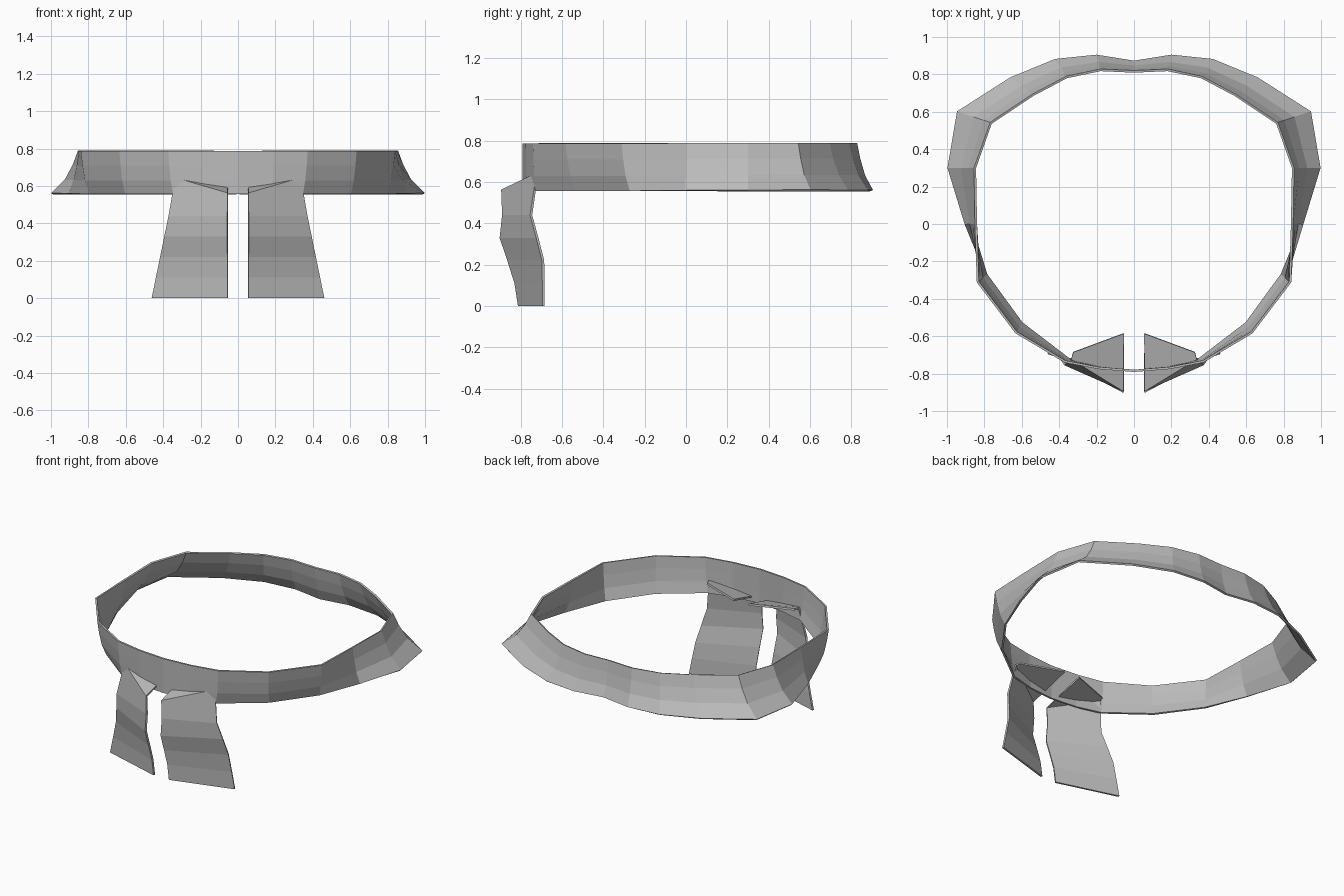
import bpy

if "Cube" in bpy.data.objects:
    bpy.data.objects.remove(bpy.data.objects["Cube"])

cloth = bpy.data.materials.new("grey cloth")
cloth.diffuse_color = (0.5, 0.5, 0.5, 1)
cloth.use_nodes = True
cloth.node_tree.nodes["Principled BSDF"].inputs["Base Color"].default_value = cloth.diffuse_color


def sheet(name, rows, closed=False, mirror=False):
    """Thin cloth sheet through equal-length rows of points."""
    n = len(rows[0])
    verts = [p for row in rows for p in row]
    faces = []
    for r in range(len(rows) - 1):
        for c in range(n if closed else n - 1):
            d = (c + 1) % n
            faces.append((r * n + c, (r + 1) * n + c, (r + 1) * n + d, r * n + d))
    mesh = bpy.data.meshes.new(name)
    mesh.from_pydata(verts, [], faces)
    mesh.materials.append(cloth)
    obj = bpy.data.objects.new(name, mesh)
    bpy.context.collection.objects.link(obj)
    if mirror:
        obj.modifiers.new("mirror", 'MIRROR')
    solid = obj.modifiers.new("thickness", 'SOLIDIFY')
    solid.thickness = 0.012
    solid.offset = 0
    return obj


# Neck band: right half from front to back, as (top x, y, bottom x, y)
half = [(0, -.785, 0, -.785), (.19, -.77, .18, -.768), (.37, -.735, .345, -.725),
        (.63, -.58, .60, -.53), (.835, -.31, .79, -.27), (.845, 0, .90, 0),
        (.85, .30, .993, .30), (.765, .54, .943, .60), (.54, .69, .66, .78),
        (.36, .785, .42, .878), (.18, .823, .20, .90), (0, .815, 0, .868)]
loop = half + [(-a, b, -c, d) for a, b, c, d in half[-2:0:-1]]
band_rows = []
for z, f in ((.787, 0), (.71, .2), (.63, .5), (.558, 1)):   # flare towards the hem
    band_rows.append([(a + (c - a) * f, b + (d - b) * f, z) for a, b, c, d in loop])
sheet("neck_band", band_rows, closed=True)

# Hanging tails: flap tucked behind the band, folded over and hanging down
tail_rows = [[(.055, -.585, .64), (.325, -.685, .64)],
             [(.055, -.89, .56), (.335, -.72, .64)]]
for z, yi, yo in ((.44, -.885, -.75), (.33, -.897, -.72), (.22, -.86, -.692),
                  (.11, -.825, -.69), (0, -.808, -.69)):
    tail_rows.append([(.055, yi, z), (.46 - .207 * z, yo, z)])
sheet("hanging_tails", tail_rows, mirror=True)
